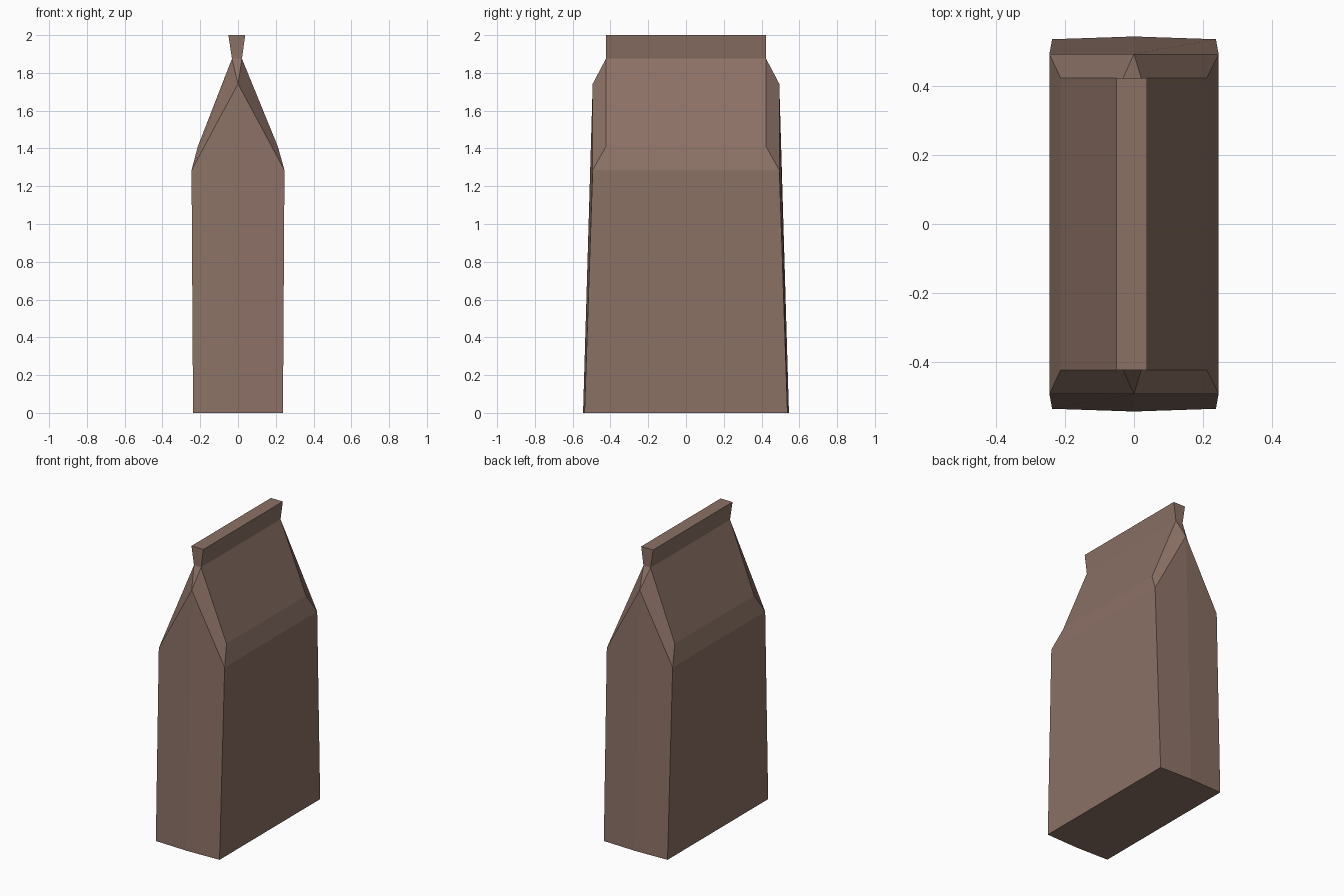
import bpy, bmesh

if "Cube" in bpy.data.objects:
    bpy.data.objects.remove(bpy.data.objects["Cube"])

# Brown paper
paper = bpy.data.materials.new("brown paper")
paper.diffuse_color = (0.26, 0.165, 0.131, 1)
paper.use_nodes = True
paper.node_tree.nodes["Principled BSDF"].inputs["Base Color"].default_value = paper.diffuse_color

bm = bmesh.new()


def ring(left, right, y, z):
    """Four corners, counter-clockwise from front left."""
    return [bm.verts.new(p) for p in
            ((left, -y, z), (right, -y, z), (right, y, z), (left, y, z))]


# Rings from the base up to the pinched, slightly lopsided top seal
base = ring(-0.238, 0.238, 0.537, 0)
shoulder = ring(-0.246, 0.246, 0.494, 1.285)
fold = ring(-0.213, 0.211, 0.424, 1.41)
neck = ring(-0.032, 0.021, 0.424, 1.875)
seal = ring(-0.051, 0.038, 0.424, 2.0)

# Broad left and right panels
for lo, hi in zip((base, shoulder, fold, neck), (shoulder, fold, neck, seal)):
    for a, b in ((1, 2), (3, 0)):
        bm.faces.new((lo[a], lo[b], hi[b], hi[a]))

# Front and back: creased panel, folded gussets and seal end
mids = []
for a, b, s in ((0, 1, -1), (2, 3, 1)):
    foot = bm.verts.new((0, s * 0.545, 0))
    apex = bm.verts.new((0, s * 0.494, 1.742))
    mids.append(foot)
    bm.faces.new((base[a], foot, apex, shoulder[a]))
    bm.faces.new((foot, base[b], shoulder[b], apex))
    bm.faces.new((shoulder[a], apex, neck[a], fold[a]))
    bm.faces.new((apex, shoulder[b], fold[b], neck[b]))
    bm.faces.new((apex, neck[b], neck[a]))
    bm.faces.new((neck[a], neck[b], seal[b], seal[a]))

# Top strip and bottom
bm.faces.new(seal)
bm.faces.new((base[0], base[3], mids[1], base[2], base[1], mids[0]))
bmesh.ops.recalc_face_normals(bm, faces=bm.faces)

mesh = bpy.data.meshes.new("paper_bag")
bm.to_mesh(mesh)
bm.free()
mesh.materials.append(paper)
bpy.context.collection.objects.link(bpy.data.objects.new("paper_bag", mesh))
